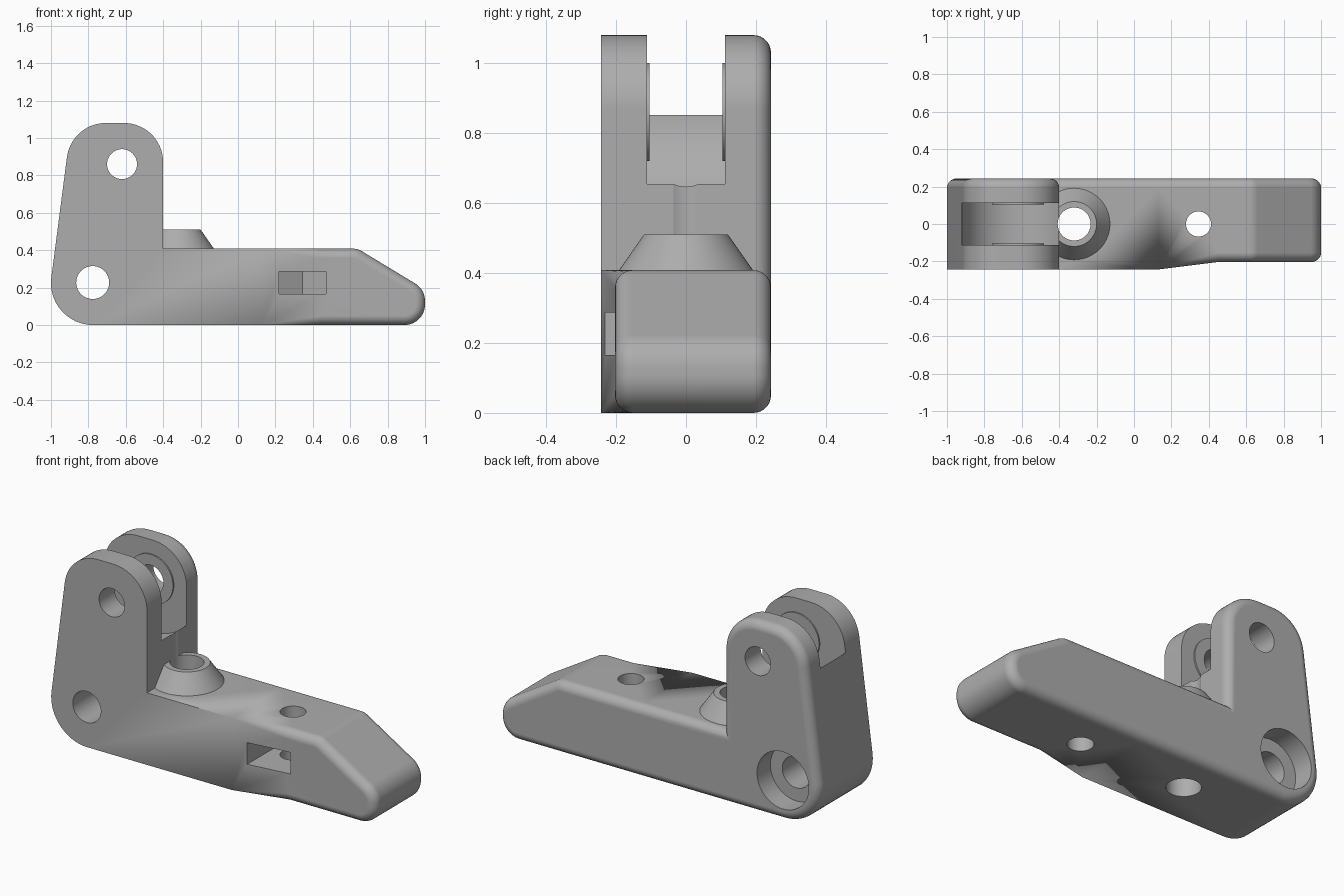
import bpy, bmesh, math
from mathutils import Vector, Matrix

if "Cube" in bpy.data.objects:
    bpy.data.objects.remove(bpy.data.objects["Cube"])

grey = bpy.data.materials.new("mid_grey")
grey.use_nodes = True
colour = (0.42, 0.42, 0.42, 1)
grey.diffuse_color = colour
grey.node_tree.nodes["Principled BSDF"].inputs["Base Color"].default_value = colour

HALF = 0.243          # half thickness
FILLET = 0.05
TAPER = (0.13, 0.45)  # where the front face steps back


def make_object(name, bm):
    bmesh.ops.recalc_face_normals(bm, faces=bm.faces[:])
    mesh = bpy.data.meshes.new(name)
    bm.to_mesh(mesh)
    bm.free()
    mesh.materials.append(grey)
    ob = bpy.data.objects.new(name, mesh)
    bpy.context.collection.objects.link(ob)
    return ob


def rounded_outline(corners):
    """Outline of (x, z) points; each corner is x, z, radius."""
    out = []
    n = len(corners)
    for i, (x, z, r) in enumerate(corners):
        p = Vector((x, z))
        if r == 0:
            out.append(p)
            continue
        a = (Vector(corners[i - 1][:2]) - p).normalized()
        b = (Vector(corners[(i + 1) % n][:2]) - p).normalized()
        half = a.angle(b) / 2
        centre = p + (a + b).normalized() * (r / math.sin(half))
        start = p + a * (r / math.tan(half)) - centre
        end = p + b * (r / math.tan(half)) - centre
        turn = math.atan2(start.x * end.y - start.y * end.x, start.dot(end))
        steps = max(3, round(abs(turn) / math.radians(6)))
        for k in range(steps + 1):
            t = turn * k / steps
            c, s = math.cos(t), math.sin(t)
            out.append(centre + Vector((c * start.x - s * start.y,
                                        s * start.x + c * start.y)))
    return out


def cylinder(name, centre, axis, low, high, r_low, r_high=None):
    """Cylinder or frustum along Y or Z; centre gives the other two values."""
    bm = bmesh.new()
    bmesh.ops.create_cone(bm, cap_ends=True, segments=64, radius1=r_low,
                          radius2=r_low if r_high is None else r_high,
                          depth=high - low)
    mid = (low + high) / 2
    if axis == "Y":
        bm.transform(Matrix.Translation((centre[0], mid, centre[1]))
                     @ Matrix.Rotation(-math.pi / 2, 4, "X"))
    else:
        bm.transform(Matrix.Translation((centre[0], centre[1], mid)))
    return make_object(name, bm)


def combine(target, tool, operation):
    mod = target.modifiers.new(operation.lower(), "BOOLEAN")
    mod.operation = operation
    mod.solver = "EXACT"
    mod.object = tool
    bpy.context.view_layer.objects.active = target
    bpy.ops.object.modifier_apply(modifier=mod.name)
    bpy.data.objects.remove(tool)


# Side outline, anticlockwise: foot, nose, then upright
t0, t1 = TAPER
outline = rounded_outline([
    (-1.031, 0, 0.225), (t0, 0, 0), (t1, 0, 0), (1.0, 0, 0.11),
    (1.0, 0.19, 0.11), (0.64, 0.408, 0.08), (t1, 0.408, 0), (t0, 0.408, 0),
    (-0.4, 0.408, 0), (-0.4, 1.08, 0.21), (-0.891, 1.08, 0.21)])


def inset(i, d):
    p, q = outline[i], outline[(i + 1) % len(outline)]
    a, b = (p - outline[i - 1]).normalized(), (q - p).normalized()
    na, nb = Vector((-a.y, a.x)), Vector((-b.y, b.x))
    return p + (na + nb) * (d / (1 + na.dot(nb)))


# Bracket body: rings across the thickness, with a fillet on the back edge
# and a fillet on the front edge that grows along the taper
bm = bmesh.new()
rings = []
STEPS = 7
for side in (-1, 1):
    for k in range(STEPS + 1):
        a = math.pi / 2 * (k if side > 0 else STEPS - k) / STEPS
        ring = []
        for i, p in enumerate(outline):
            t = min(max((p.x - t0) / (t1 - t0), 0), 1)
            r = FILLET if side > 0 else FILLET * t
            face_y = HALF if side > 0 else HALF - 0.04 * t
            q = inset(i, r * (1 - math.cos(a)))
            ring.append(bm.verts.new((q.x, side * (face_y - r * (1 - math.sin(a))), q.y)))
        rings.append(ring)
n = len(outline)
for lower, upper in zip(rings, rings[1:]):
    for i in range(n):
        j = (i + 1) % n
        bm.faces.new((lower[i], lower[j], upper[j], upper[i]))
bm.faces.new(rings[-1])
front = bm.faces.new(rings[0])
# Split the front face where the taper starts and ends
for x in TAPER:
    pair = [v for v, p in zip(rings[0], outline) if abs(p.x - x) < 1e-5]
    face = next(f for f in pair[0].link_faces if pair[1] in f.verts)
    bmesh.utils.face_split(face, pair[0], pair[1])
bmesh.ops.remove_doubles(bm, verts=bm.verts[:], dist=1e-5)
bracket = make_object("bracket", bm)

# Fork slot with a round floor, and thin pads around the pin
PIN = (-0.62, 0.86)
combine(bracket, cylinder("fork_slot", PIN, "Y", -0.112, 0.112, 0.301), "DIFFERENCE")
for low, high in ((-0.16, -0.104), (0.104, 0.16)):
    combine(bracket, cylinder("pin_pad", PIN, "Y", low, high, 0.14), "UNION")

# Conical boss on the foot
BOSS = (-0.32, 0)
combine(bracket, cylinder("boss", BOSS, "Z", 0.37, 0.51, 0.218, 0.12), "UNION")

# Round holes
PIVOT = (-0.777, 0.227)
for name, centre, axis, low, high, radius in (
        ("pin_hole", PIN, "Y", -0.5, 0.5, 0.08),
        ("pivot_hole", PIVOT, "Y", -0.5, 0.5, 0.088),
        ("pivot_counterbore", PIVOT, "Y", HALF - 0.12, 0.5, 0.162),
        ("boss_bore", BOSS, "Z", -0.2, 0.9, 0.088),
        ("screw_hole", (0.345, 0), "Z", -0.2, 0.9, 0.067)):
    combine(bracket, cylinder(name, centre, axis, low, high, radius), "DIFFERENCE")

# Nut pocket: a slot from the front ending in a hexagon point
bm = bmesh.new()
base = bm.faces.new([bm.verts.new((0.345 + x, y, 0.165)) for x, y in
                     ((-0.125, -0.4), (0.125, -0.4), (0.125, 0.072), (0, 0.144), (-0.125, 0.072))])
new = bmesh.ops.extrude_face_region(bm, geom=[base])["geom"]
bmesh.ops.translate(bm, vec=(0, 0, 0.122),
                    verts=[g for g in new if isinstance(g, bmesh.types.BMVert)])
combine(bracket, make_object("nut_pocket", bm), "DIFFERENCE")

# Smooth the fillets and bores, keep the crisp edges
bpy.ops.object.select_all(action="DESELECT")
bracket.select_set(True)
bpy.context.view_layer.objects.active = bracket
bpy.ops.object.shade_smooth_by_angle(angle=math.radians(25))
weighted = bracket.modifiers.new("even_shading", "WEIGHTED_NORMAL")
weighted.keep_sharp = True
